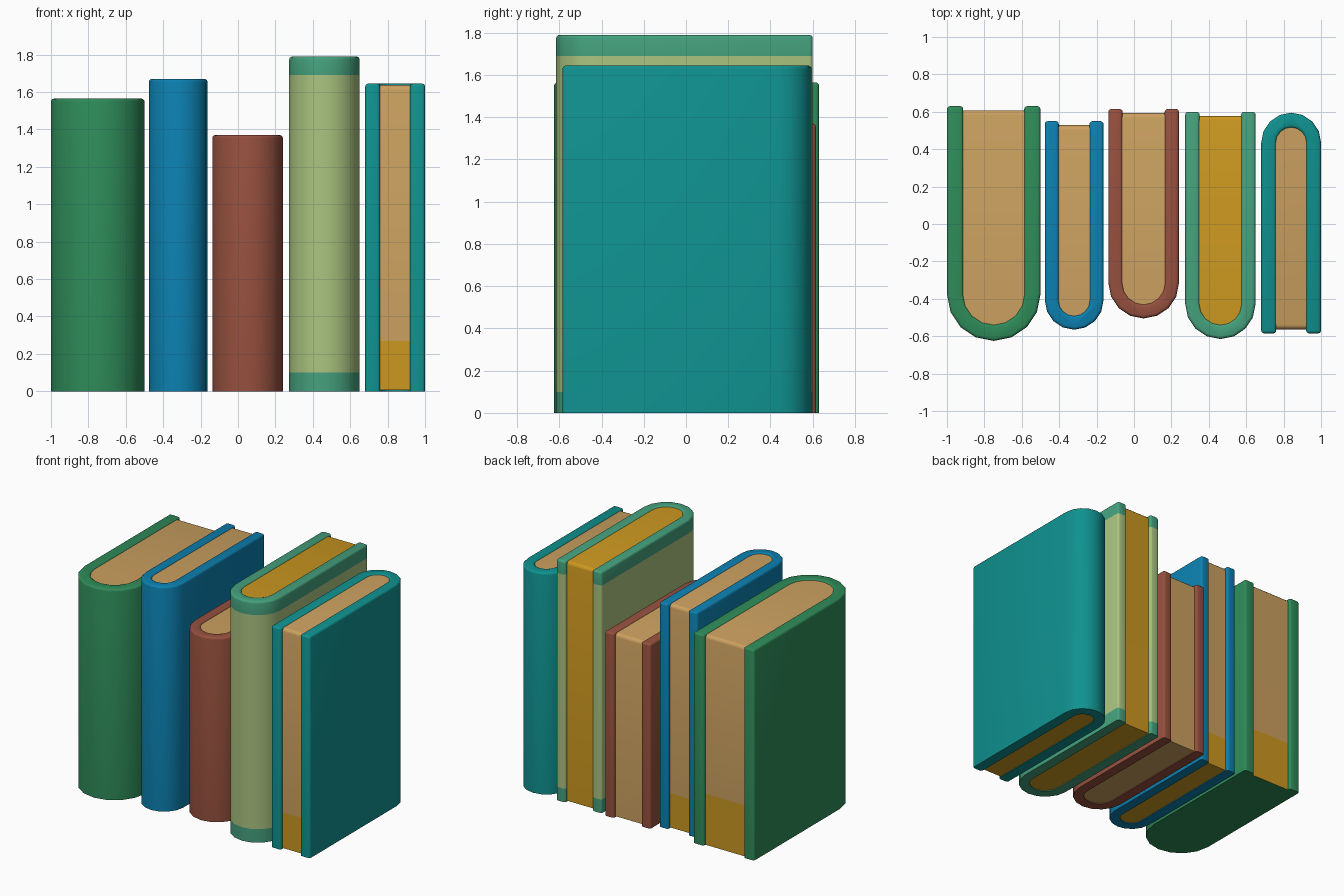
import bpy, bmesh, math

if "Cube" in bpy.data.objects:
    bpy.data.objects.remove(bpy.data.objects["Cube"])


def material(name, hex_code):
    """Flat colour from an sRGB hex code, stored as linear."""
    rgb = [int(hex_code[i:i + 2], 16) / 255 for i in (0, 2, 4)]
    lin = [c / 12.92 if c < 0.04045 else ((c + 0.055) / 1.055) ** 2.4 for c in rgb]
    m = bpy.data.materials.new(name)
    m.diffuse_color = (*lin, 1)
    m.use_nodes = True
    m.node_tree.nodes["Principled BSDF"].inputs["Base Color"].default_value = m.diffuse_color
    return m


green = material("leaf green", "2E8B59")
blue = material("blue", "0C80B0")
brown = material("red brown", "95503E")
pale = material("pale green", "ABC480")
band = material("sea green", "45A17E")
teal = material("teal", "0F9290")
tan = material("page tan", "CCA160")
gold = material("page gold", "CC9820")


def u_shape(cx, r, cy, end, s, n=8):
    """U outline from above: rounded on the spine side, s = -1 for a front spine."""
    arc = [(cx + r * math.cos(math.pi * (1 - i / n)), cy + s * r * math.sin(math.pi * i / n))
           for i in range(n + 1)]
    return [(cx - r, end)] + arc + [(cx + r, end)]


def prism(outline, z0, z1):
    bm = bmesh.new()
    face = bm.faces.new([bm.verts.new((x, y, z0)) for x, y in outline])
    ext = bmesh.ops.extrude_face_region(bm, geom=[face], use_keep_orig=True)
    for v in ext["geom"]:
        if isinstance(v, bmesh.types.BMVert):
            v.co.z = z1
    bmesh.ops.recalc_face_normals(bm, faces=bm.faces)
    return bm


def cut(bm, z):
    bmesh.ops.bisect_plane(bm, geom=bm.verts[:] + bm.edges[:] + bm.faces[:],
                           plane_co=(0, 0, z), plane_no=(0, 0, 1))


def finish(bm, name, mats, rule):
    bmesh.ops.recalc_face_normals(bm, faces=bm.faces)
    bm.normal_update()
    for f in bm.faces:
        f.material_index = rule(f)
    me = bpy.data.meshes.new(name)
    bm.to_mesh(me)
    bm.free()
    for m in mats:
        me.materials.append(m)
    ob = bpy.data.objects.new(name, me)
    bpy.context.collection.objects.link(ob)
    bpy.ops.object.select_all(action='DESELECT')
    bpy.context.view_layer.objects.active = ob
    ob.select_set(True)
    bpy.ops.object.shade_smooth_by_angle(angle=math.radians(35))


def book(name, x0, x1, spine, end, h, t, cover, gold_z, bands=None, closed=False):
    s = -1 if spine < end else 1
    cx, r = (x0 + x1) / 2, (x1 - x0) / 2
    cy = spine - s * r

    # Cover: U-shaped shell with softened top and fore edges
    bm = prism(u_shape(cx, r, cy, end, s) + u_shape(cx, r - t, cy, end, s)[::-1], 0, h)
    edges = [e for e in bm.edges if e.calc_face_angle(0) > 0.8
             and max(v.co.z for v in e.verts) > 0.001]
    bmesh.ops.bevel(bm, geom=edges, offset=0.016, segments=3, profile=0.5, affect='EDGES')
    if bands:
        for z in bands:
            cut(bm, z)
        finish(bm, name + "_cover", [cover, pale],
               lambda f: int(bands[0] < f.calc_center_median().z < bands[1]))
    else:
        finish(bm, name + "_cover", [cover], lambda f: 0)

    # Page block with a rounded top fore edge
    page_end = end + s * 0.022
    z0, z1 = (0 if closed else 0.006), h - 0.008
    bm = prism(u_shape(cx, r - t + 0.003, cy, page_end, s), z0, z1)
    edges = [e for e in bm.edges if all(abs(v.co.z - z1) < 1e-4 and abs(v.co.y - page_end) < 1e-4
                                        for v in e.verts)]
    bmesh.ops.bevel(bm, geom=edges, offset=0.025, segments=3, profile=0.5, affect='EDGES')
    if 0 < gold_z < h:
        cut(bm, gold_z)

    def page_rule(f):
        if closed and f.normal.z < -0.9:
            return 2
        return int(f.calc_center_median().z < gold_z)
    finish(bm, name + "_pages", [tan, gold, cover], page_rule)


# name, left, right, spine y, fore edge y, height, board thickness, colour, gold height
book("green_book", -1.0, -0.5, -0.625, 0.63, 1.565, 0.087, green, 0.38, closed=True)
book("blue_book", -0.477, -0.163, -0.565, 0.55, 1.67, 0.075, blue, 0.26)
book("brown_book", -0.137, 0.24, -0.505, 0.615, 1.37, 0.076, brown, 0)
book("banded_book", 0.274, 0.65, -0.615, 0.60, 1.79, 0.077, band, 9, bands=(0.10, 1.69))
book("teal_book", 0.68, 1.0, 0.595, -0.585, 1.645, 0.08, teal, 0.27)
